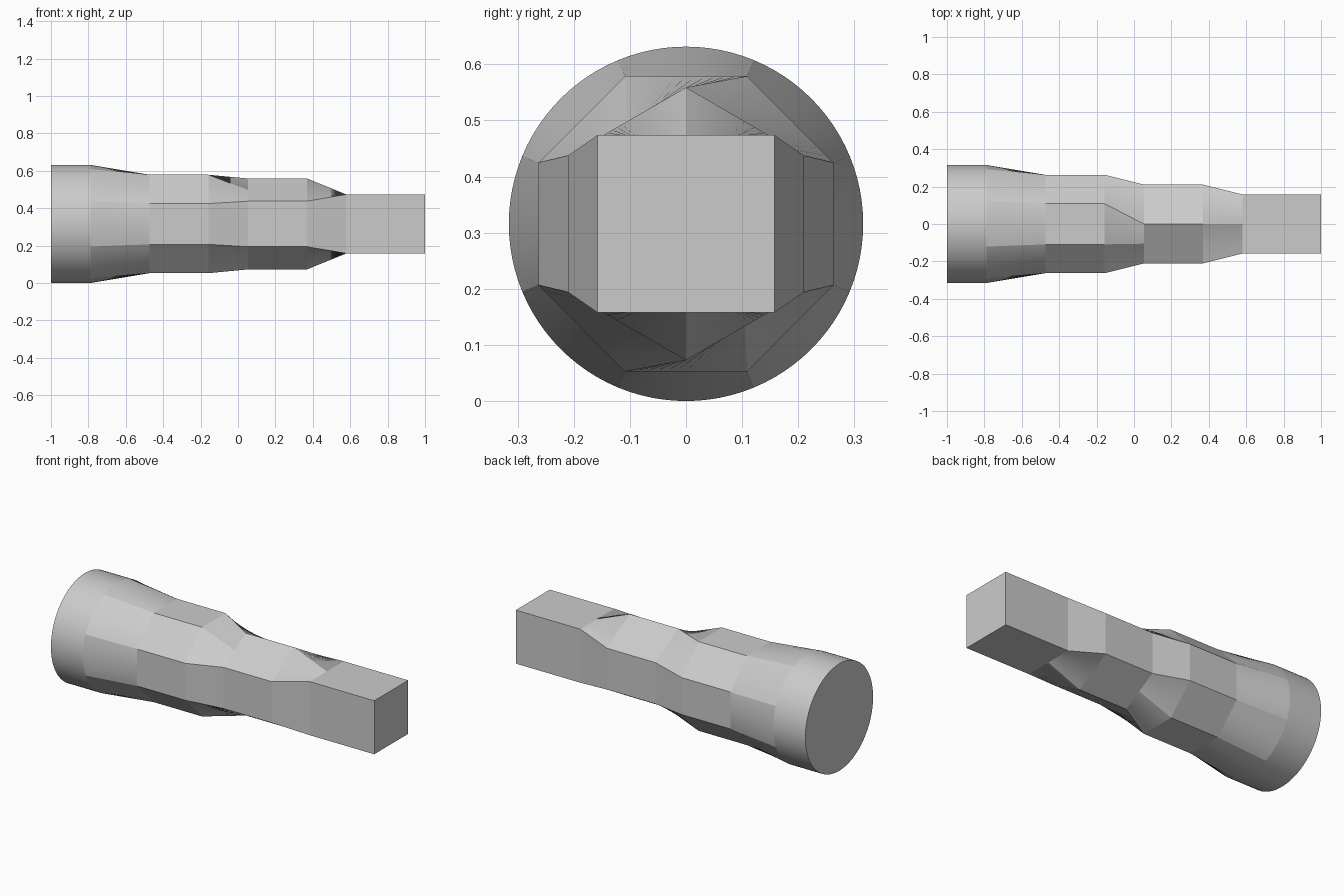
import bpy, bmesh, math

if "Cube" in bpy.data.objects:
    bpy.data.objects.remove(bpy.data.objects["Cube"])

U = 2 / 19            # base unit of the length divisions
CZ = 3 * U            # axis height
SEG = 12              # points per section segment (8 segments per ring)


def polygon(corners):
    """Ring of points along a closed outline of 8 corners (y, z)."""
    ring = []
    for i, (ay, az) in enumerate(corners):
        by, bz = corners[(i + 1) % 8]
        for k in range(SEG):
            t = k / SEG
            ring.append((ay + (by - ay) * t, az + (bz - az) * t))
    return ring


def polar(r, deg):
    a = math.radians(deg)
    return (r * math.cos(a), r * math.sin(a))


# Cross-sections: circle, octagon, hexagon, square
n = 8 * SEG
circle = [polar(3 * U, -22.5 + 360 * i / n) for i in range(n)]

oct_r = 2.5 * U / math.cos(math.pi / 8)
octagon = polygon([polar(oct_r, -22.5 + 45 * i) for i in range(8)])

a = 2 * U
h = a / math.cos(math.pi / 6)
half = [(a, -h / 2), (a, h / 2), (0, h), (-a / 2, 0.75 * h)]
hexagon = polygon(half + [(-y, -z) for y, z in half])

s = 1.5 * U
half = [(s, -s), (s, s), (0, s), (-s / 2, s)]
square = polygon(half + [(-y, -z) for y, z in half])

stations = [(0, circle), (2, circle), (5, octagon), (8, octagon),
            (10, hexagon), (13, hexagon), (15, square), (19, square)]

# Loft the sections along x and cap both ends
bm = bmesh.new()
rings = [[bm.verts.new((-1 + st * U, y, CZ + z)) for y, z in sec]
         for st, sec in stations]
for r0, r1 in zip(rings, rings[1:]):
    for i in range(n):
        j = (i + 1) % n
        bm.faces.new((r0[i], r0[j], r1[j], r1[i]))
bm.faces.new(rings[0])
bm.faces.new(rings[-1])
bmesh.ops.recalc_face_normals(bm, faces=bm.faces[:])

mesh = bpy.data.meshes.new("lofted_bar")
bm.to_mesh(mesh)
bm.free()
bar = bpy.data.objects.new("lofted_bar", mesh)
bpy.context.collection.objects.link(bar)

# Smooth the round and twisted parts, keep the creases
bpy.context.view_layer.objects.active = bar
bar.select_set(True)
bpy.ops.object.shade_smooth_by_angle(angle=math.radians(6))
